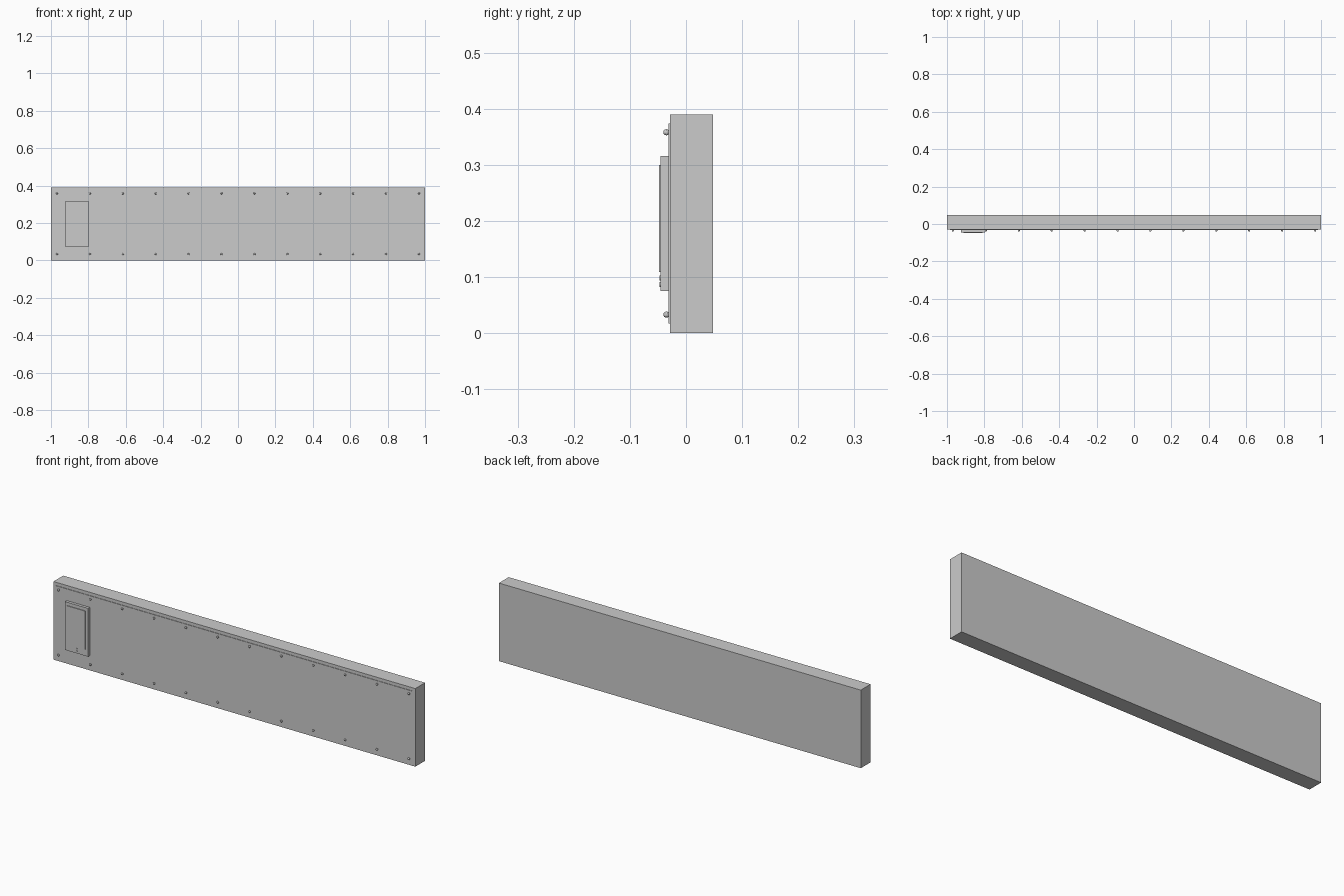
import bpy, bmesh
from mathutils import Matrix

if "Cube" in bpy.data.objects:
    bpy.data.objects.remove(bpy.data.objects["Cube"])


def finish(name, bm):
    mesh = bpy.data.meshes.new(name)
    bm.to_mesh(mesh)
    bm.free()
    obj = bpy.data.objects.new(name, mesh)
    bpy.context.collection.objects.link(obj)
    return obj


def box(name, x, y, z):
    # Box from (min, max) ranges
    bm = bmesh.new()
    size = [b - a for a, b in (x, y, z)]
    centre = [(a + b) / 2 for a, b in (x, y, z)]
    m = Matrix.Translation(centre) @ Matrix.Diagonal((*size, 1))
    bmesh.ops.create_cube(bm, size=1, matrix=m)
    return finish(name, bm)


def stud(name, x, y, z, r):
    # Small round knob facing the front
    bm = bmesh.new()
    m = Matrix.Translation((x, y, z)) @ Matrix.Rotation(1.5707963, 4, 'X')
    bmesh.ops.create_uvsphere(bm, u_segments=12, v_segments=8, radius=r, matrix=m)
    return finish(name, bm)


def disc(name, x, y0, y1, z, r):
    bm = bmesh.new()
    m = Matrix.Translation((x, (y0 + y1) / 2, z)) @ Matrix.Rotation(1.5707963, 4, 'X')
    bmesh.ops.create_cone(bm, cap_ends=True, segments=12, radius1=r, radius2=r,
                          depth=y1 - y0, matrix=m)
    return finish(name, bm)


# Main slab and raised front plate
box("panel_body", (-1, 1), (-0.0285, 0.0485), (0, 0.39))
box("front_plate", (-0.985, 0.985), (-0.031, -0.027), (0.017, 0.374))

# Two rows of fixing screws
for z in (0.033, 0.358):
    for i in range(12):
        stud("screw", -0.968 + i * 1.936 / 11, -0.035, z, 0.0055)

# Control box with raised cover
box("control_box", (-0.925, -0.797), (-0.045, -0.030), (0.075, 0.316))
box("control_cover", (-0.911, -0.811), (-0.0485, -0.044), (0.109, 0.30))

# Indicator buttons below the cover
for z in (0.087, 0.098):
    disc("indicator_button", -0.861, -0.047, -0.044, z, 0.0045)
